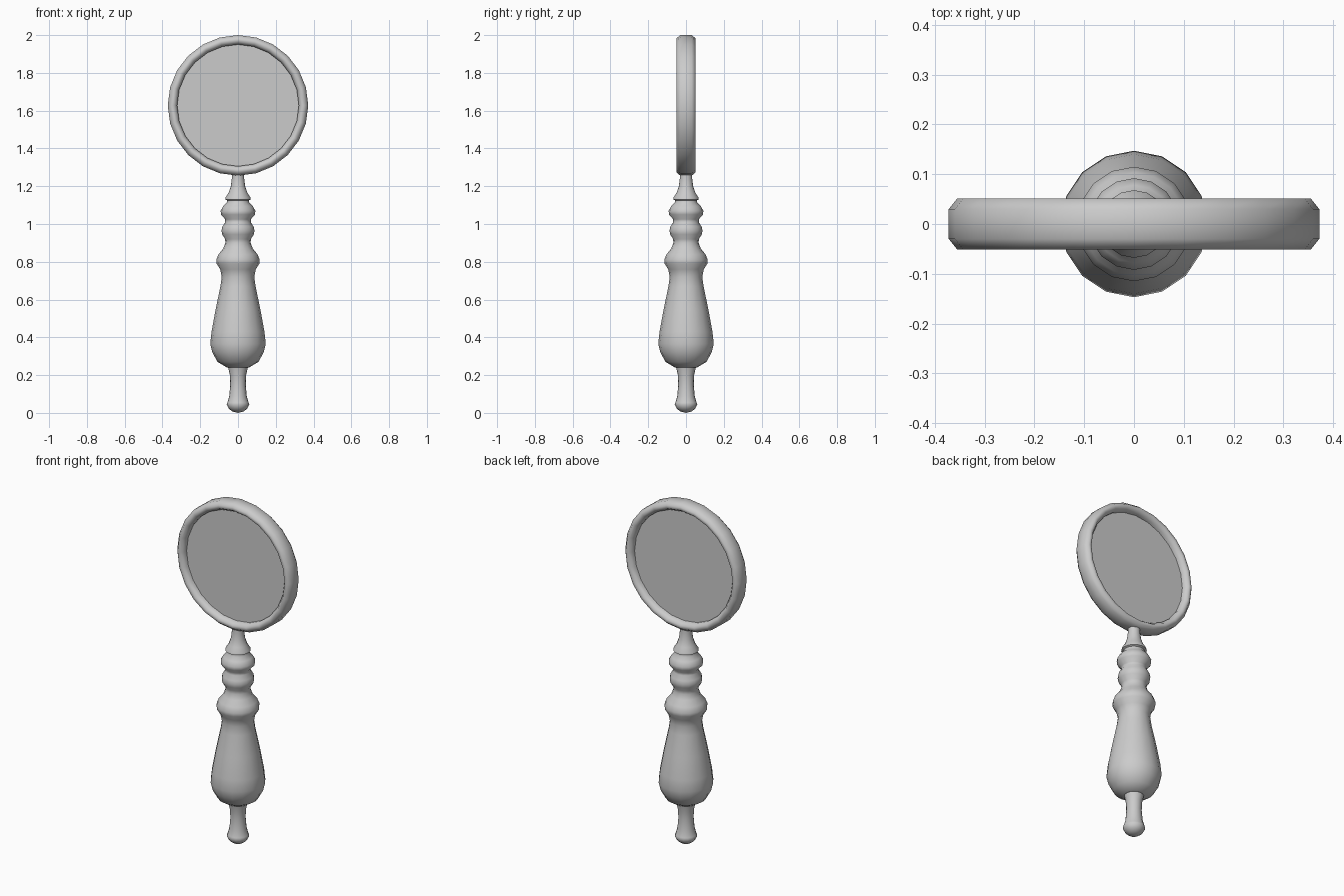
import bpy, bmesh
from math import cos, sin, pi, radians

if "Cube" in bpy.data.objects:
    bpy.data.objects.remove(bpy.data.objects["Cube"])


def lathe(name, profile, steps, axis='Z', centre_z=0.0, closed=False, angle=40):
    """Revolve (radius, height) points around the z or y axis."""
    bm = bmesh.new()
    rings = []
    for r, h in profile:
        ring = []
        for i in range(1 if r == 0 else steps):
            a = 2 * pi * i / steps
            u, v = r * cos(a), r * sin(a)
            co = (u, v, h) if axis == 'Z' else (u, h, v + centre_z)
            ring.append(bm.verts.new(co))
        rings.append(ring)
    pairs = list(zip(rings, rings[1:]))
    if closed:
        pairs.append((rings[-1], rings[0]))
    for a, b in pairs:
        for i in range(steps):
            j = (i + 1) % steps
            quad = [a[i % len(a)], a[j % len(a)], b[j % len(b)], b[i % len(b)]]
            bm.faces.new(list(dict.fromkeys(quad)))
    bmesh.ops.recalc_face_normals(bm, faces=bm.faces)
    mesh = bpy.data.meshes.new(name)
    bm.to_mesh(mesh)
    bm.free()
    ob = bpy.data.objects.new(name, mesh)
    bpy.context.collection.objects.link(ob)
    bpy.ops.object.select_all(action='DESELECT')
    ob.select_set(True)
    bpy.context.view_layer.objects.active = ob
    bpy.ops.object.shade_smooth_by_angle(angle=radians(angle))
    return ob


# Turned handle: end knob, grip, collars and neck
lathe("handle", [
    (0, 0), (0.03, 0.008), (0.048, 0.022), (0.06, 0.045), (0.056, 0.055),
    (0.046, 0.09), (0.041, 0.15), (0.043, 0.20), (0.052, 0.24),
    (0.06, 0.241), (0.108, 0.27), (0.136, 0.32), (0.147, 0.365), (0.14, 0.43),
    (0.118, 0.55), (0.093, 0.67), (0.086, 0.72), (0.094, 0.76),
    (0.113, 0.79), (0.115, 0.81), (0.103, 0.84), (0.078, 0.87), (0.067, 0.90),
    (0.068, 0.92), (0.084, 0.945), (0.087, 0.965), (0.083, 0.985),
    (0.068, 1.01), (0.068, 1.025), (0.09, 1.05), (0.092, 1.07),
    (0.078, 1.095), (0.058, 1.115), (0.058, 1.125), (0.068, 1.13),
    (0.066, 1.14), (0.05, 1.165), (0.038, 1.20), (0.033, 1.24),
    (0.033, 1.275), (0, 1.275)], 16, angle=50)

# Round frame with chamfered section
lathe("lens_frame", [
    (0.372, -0.03), (0.355, -0.051), (0.337, -0.051), (0.322, -0.03),
    (0.322, 0.03), (0.337, 0.051), (0.355, 0.051), (0.372, 0.03)],
    24, axis='Y', centre_z=1.628, closed=True, angle=60)

# Flat lens set inside the frame
lathe("lens", [(0, -0.015), (0.323, -0.015), (0.323, 0.015), (0, 0.015)],
      24, axis='Y', centre_z=1.628)
